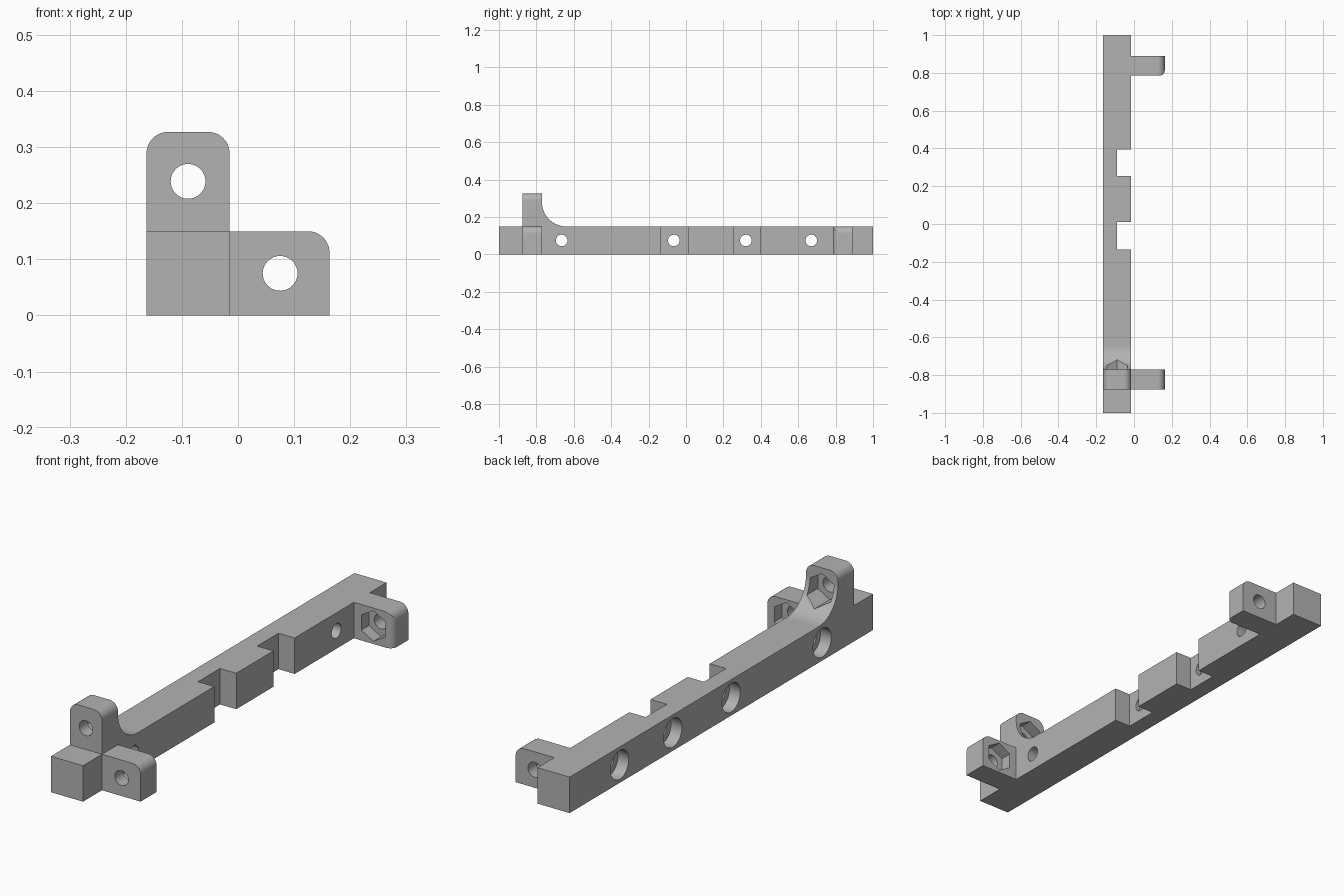
import bpy, bmesh
from math import cos, sin, pi, radians

cube = bpy.data.objects.get("Cube")
if cube:
    bpy.data.objects.remove(cube, do_unlink=True)

grey = bpy.data.materials.new("plain grey")
grey.use_nodes = True
grey.diffuse_color = (0.45, 0.45, 0.45, 1)
grey.node_tree.nodes["Principled BSDF"].inputs["Base Color"].default_value = (0.45, 0.45, 0.45, 1)

LEFT, RIGHT, TOP = 0.163, -0.163, 0.15      # overall sides and rail height
INNER = -0.015                              # rail face that carries the side tabs
FRONT_TAB, REAR_TAB = (-0.875, -0.77), (0.785, 0.89)
HOLE, HEX, BORE = 0.031, 0.0635, 0.06       # radii


def arc(cx, cy, r, start, end, n=12):
    angles = [radians(start + (end - start) * i / n) for i in range(n + 1)]
    return [(cx + r * cos(a), cy + r * sin(a)) for a in angles]


def prism(name, outline, axis, low, high):
    """Extrude a flat outline along one axis."""
    place = {"X": lambda u, v, w: (w, u, v),
             "Y": lambda u, v, w: (u, w, v),
             "Z": lambda u, v, w: (u, v, w)}[axis]
    bm = bmesh.new()
    rings = [[bm.verts.new(place(u, v, w)) for u, v in outline] for w in (low, high)]
    n = len(outline)
    for ring in rings:
        bm.faces.new(ring)
    for i in range(n):
        j = (i + 1) % n
        bm.faces.new((rings[0][i], rings[0][j], rings[1][j], rings[1][i]))
    bmesh.ops.recalc_face_normals(bm, faces=bm.faces[:])
    mesh = bpy.data.meshes.new(name)
    bm.to_mesh(mesh)
    bm.free()
    mesh.materials.append(grey)
    obj = bpy.data.objects.new(name, mesh)
    bpy.context.collection.objects.link(obj)
    return obj


def round_cutter(axis, u, v, r, low, high, sides=40):
    # a hexagon made this way has a point at top and bottom
    return prism("cutter", arc(u, v, r, 90, 450 - 360 / sides, sides - 1), axis, low, high)


def corner_cutter(x, z, r, side, low, high):
    """Remove what lies outside a rounded upper corner."""
    curve = [(x - side * (r - u), z - r + v)
             for u, v in arc(0, 0, r, 0, 90)]
    curve = [(x - side * r + side * u, z - r + v) for u, v in arc(0, 0, r, 0, 90)]
    outside = [(x - side * r, z + 0.05), (x + side * 0.05, z + 0.05), (x + side * 0.05, z - r)]
    return prism("cutter", curve + outside, "Y", low, high)


def finish(obj, cutters):
    for cutter in cutters:
        cutter.hide_render = True
        mod = obj.modifiers.new("cut", "BOOLEAN")
        mod.operation, mod.solver, mod.object = "DIFFERENCE", "EXACT", cutter
    graph = bpy.context.evaluated_depsgraph_get()
    mesh = bpy.data.meshes.new_from_object(obj.evaluated_get(graph))
    obj.modifiers.clear()
    obj.data = mesh
    for cutter in cutters:
        bpy.data.objects.remove(cutter, do_unlink=True)
    bpy.ops.object.select_all(action="DESELECT")
    obj.select_set(True)
    bpy.context.view_layer.objects.active = obj
    bpy.ops.object.shade_smooth_by_angle(angle=radians(30))


# Rail in plan, with both side tabs and the two notches
f0, f1 = FRONT_TAB
r0, r1 = REAR_TAB
plan = [(RIGHT, -1), (INNER, -1), (INNER, f0), (LEFT, f0), (LEFT, f1), (INNER, f1)]
for start, end in ((-0.135, 0.01), (0.255, 0.395)):
    plan += [(INNER, start), (-0.09, start), (-0.09, end), (INNER, end)]
plan += [(INNER, r0)] + arc(LEFT - 0.03, r0 + 0.03, 0.03, -90, 0)
plan += [(LEFT, r1), (INNER, r1), (INNER, 1), (RIGHT, 1)]
rail = prism("rail_with_side_tabs", plan, "Z", 0, TOP)

# Cross holes with counterbores, tab holes with nut pockets, rounded tab corners
cuts = []
for y in (-0.665, -0.065, 0.32, 0.67):
    cuts.append(round_cutter("X", y, 0.075, HOLE, -0.3, 0.1))
    cuts.append(round_cutter("X", y, 0.075, BORE, -0.3, RIGHT + 0.05))
for (a, b), pocket in ((FRONT_TAB, (f1 - 0.05, f1 + 0.05)),
                       (REAR_TAB, (r0 - 0.05, r0 + 0.05))):
    cuts.append(round_cutter("Y", 0.075, 0.075, HOLE, a - 0.02, b + 0.02))
    cuts.append(round_cutter("Y", 0.075, 0.075, HEX, *pocket, sides=6))
    cuts.append(corner_cutter(LEFT, TOP, 0.038, 1, a - 0.02, b + 0.02))
finish(rail, cuts)

# Upright tab with a curved foot behind it
PEAK, MID = 0.327, (RIGHT + INNER) / 2
side = [(f0, TOP), (f0, PEAK), (f1, PEAK)] + arc(f1 + 0.13, TOP + 0.13, 0.13, 180, 270, 20)
upright = prism("upright_tab", side, "X", RIGHT, INNER)
finish(upright, [
    round_cutter("Y", MID, 0.239, HOLE, f0 - 0.05, f1 + 0.2),
    round_cutter("Y", MID, 0.239, HEX, f1 - 0.05, f1 + 0.2, sides=6),
    corner_cutter(INNER, PEAK, 0.038, 1, f0 - 0.05, f1 + 0.2),
    corner_cutter(RIGHT, PEAK, 0.038, -1, f0 - 0.05, f1 + 0.2),
])
